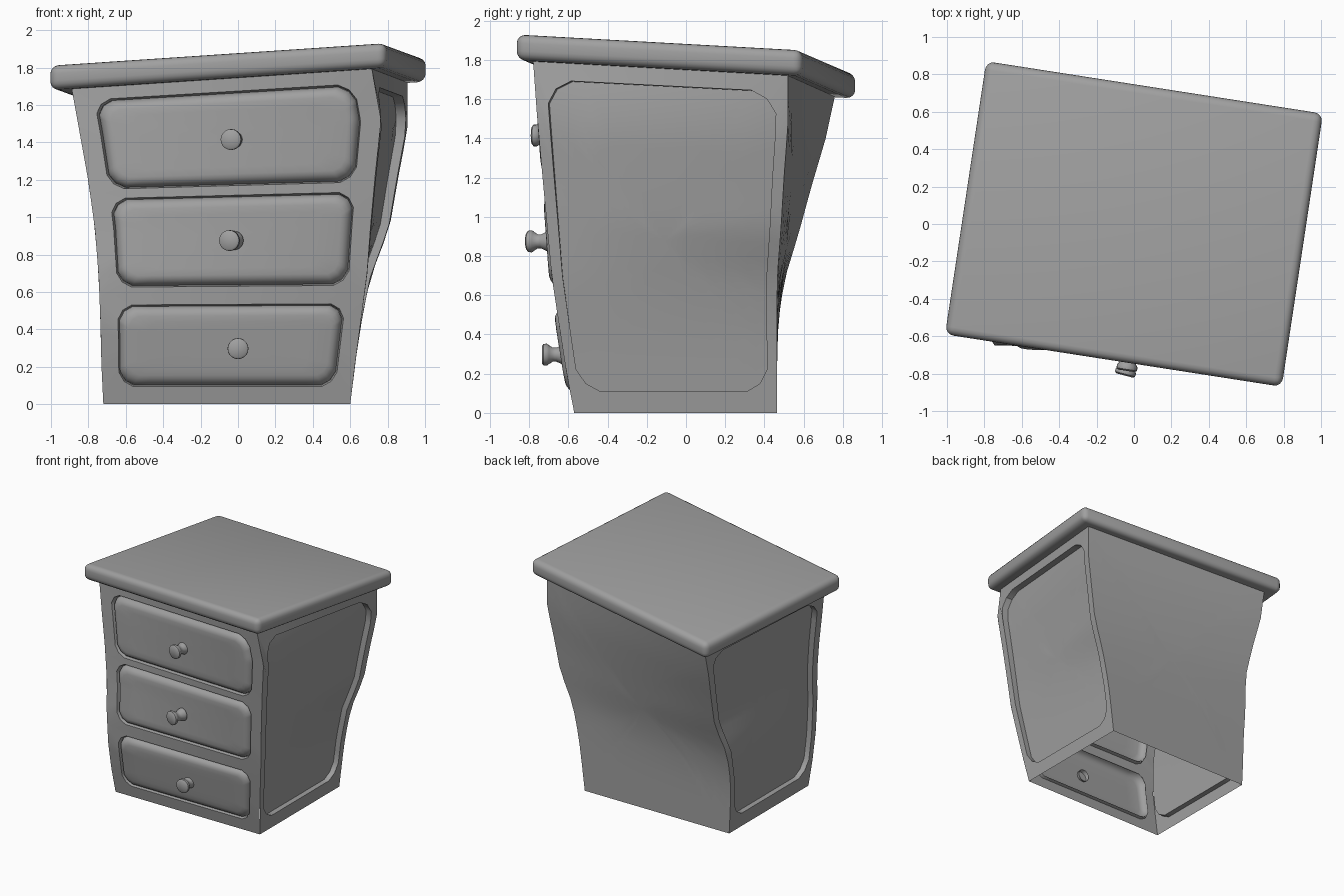
import bpy, bmesh, math
from mathutils import Vector, Matrix

if "Cube" in bpy.data.objects:
    bpy.data.objects.remove(bpy.data.objects["Cube"])

W, D, H = 1.4, 1.14, 1.707      # straight cabinet before it is warped
TILT_X, TILT_Y = 0.057, -0.064  # slope of the crooked top

grey = bpy.data.materials.new("plain_grey")
grey.use_nodes = True
grey.diffuse_color = (0.35, 0.35, 0.35, 1)
grey.node_tree.nodes["Principled BSDF"].inputs["Base Color"].default_value = grey.diffuse_color

# Warp levels: height share, left x, right x, front y, back y, side skew, front skew
LEVELS = [
    (0.00, -0.72, 0.60, -0.57, 0.465, 0.0, 0.0),
    (0.12, -0.73, 0.625, -0.61, 0.465, 0.0, 0.0),
    (0.25, -0.735, 0.655, -0.645, 0.465, 0.0, 0.0),
    (0.40, -0.745, 0.69, -0.685, 0.465, 0.02, 0.035),
    (0.55, -0.765, 0.71, -0.71, 0.485, 0.10, 0.09),
    (0.70, -0.80, 0.735, -0.735, 0.50, 0.12, 0.14),
    (0.85, -0.845, 0.765, -0.76, 0.52, 0.14, 0.19),
    (1.00, -0.89, 0.715, -0.78, 0.52, 0.19, 0.24),
]


def warp(p):
    """Lean, twist and flare a point of the straight cabinet."""
    t = min(max(p.z / H, 0), 1)
    low, high = next((a, b) for a, b in zip(LEVELS, LEVELS[1:]) if t <= b[0])
    f = (t - low[0]) / (high[0] - low[0])
    _, left, right, front, back, skew_x, skew_y = [a + (b - a) * f for a, b in zip(low, high)]
    u, v = p.x / W + 0.5, p.y / D + 0.5
    x = left + u * (right - left) + v * skew_x
    y = front + v * (back - front) + (1 - u) * skew_y
    return Vector((x, y, H * t + t * t * (TILT_X * x + TILT_Y * y)))


def finish(name, bm, angle=35):
    bmesh.ops.remove_doubles(bm, verts=bm.verts, dist=0.0005)
    mesh = bpy.data.meshes.new(name)
    bm.to_mesh(mesh)
    bm.free()
    mesh.materials.append(grey)
    obj = bpy.data.objects.new(name, mesh)
    bpy.context.collection.objects.link(obj)
    bpy.ops.object.select_all(action='DESELECT')
    obj.select_set(True)
    bpy.context.view_layer.objects.active = obj
    bpy.ops.object.shade_smooth_by_angle(angle=math.radians(angle))
    return obj


# Each side of the cabinet: (across, up, outward) -> straight position
SIDES = {
    "front": lambda u, z, d: Vector((u, -D / 2 - d, z)),
    "left": lambda u, z, d: Vector((W / 2 + d, u, z)),
    "back": lambda u, z, d: Vector((-u, D / 2 + d, z)),
    "right": lambda u, z, d: Vector((-W / 2 - d, -u, z)),
}


def outline(a, b, c, n=14):
    """Rectangle outline with eased corners, counter-clockwise."""
    pts = []
    sides = [((-a + c, -b), (a - c, -b), (a, -b)), ((a, -b + c), (a, b - c), (a, b)),
             ((a - c, b), (-a + c, b), (-a, b)), ((-a, b - c), (-a, -b + c), (-a, -b))]
    for start, end, corner in sides:
        s, e = Vector(start), Vector(end)
        pts += [s.lerp(e, i / n) for i in range(n + 1)]
        k = Vector(corner)
        pts.append(k - Vector((math.copysign(c, k.x), math.copysign(c, k.y))) * 0.36)
    return pts


def add_rings(bm, side, rings):
    """Skin nested outlines given as (half width, bottom, top, corner, outward)."""
    place, previous = SIDES[side], None
    for a, z0, z1, c, d in rings:
        mid = (z0 + z1) / 2
        ring = [bm.verts.new(warp(place(p.x, mid + p.y, d)))
                for p in outline(a, (z1 - z0) / 2, c)]
        if previous:
            for i in range(len(ring)):
                j = (i + 1) % len(ring)
                bm.faces.new((previous[i], previous[j], ring[j], ring[i]))
        previous = ring


def fill(a, z0, z1, c, d):
    """Rings that close an outline towards its middle."""
    mid = (z0 + z1) / 2
    return [(a * s, mid + (z0 - mid) * s, mid + (z1 - mid) * s, c * s, d)
            for s in (1, 0.8, 0.6, 0.4, 0.2, 0)]


# Front frame with three openings, and a cushioned drawer in each
drawers = [("bottom", 0, 0.58, 0.095, 0.53), ("middle", 0.58, 1.13, 0.625, 1.10),
           ("top", 1.13, H, 1.15, 1.635)]
frame = bmesh.new()
for name, cell0, cell1, z0, z1 in drawers:
    add_rings(frame, "front", [(W / 2, cell0, cell1, 0, 0), (0.605, z0, z1, 0.075, 0),
                               (0.597, z0 + 0.008, z1 - 0.008, 0.07, -0.03)])
    bm = bmesh.new()
    steps = [(0.008, -0.03), (0.014, -0.012), (0.026, 0.004), (0.042, 0.014), (0.06, 0.018)]
    rings = [(0.605 - i, z0 + i, z1 - i, 0.075 - i * 0.4, d) for i, d in steps]
    add_rings(bm, "front", rings + fill(*rings[-1])[1:])
    finish(name + "_drawer", bm, 50)
finish("front_frame", frame)

# Side frames with recessed panels
for side in ("left", "right"):
    bm = bmesh.new()
    edge = (0.515, 0.11, 1.62, 0.11)
    add_rings(bm, side, [(D / 2, 0, H, 0, 0), edge + (0,), edge + (-0.045,)])
    finish(side + "_frame", bm)
    bm = bmesh.new()
    add_rings(bm, side, fill(*edge, -0.045))
    finish(side + "_panel", bm)

# Plain back
bm = bmesh.new()
add_rings(bm, "back", fill(W / 2, 0, H, 0, 0))
finish("back_panel", bm)

# Crooked top slab with rounded edges
bm = bmesh.new()
bmesh.ops.create_cube(bm, size=2)
for v in bm.verts:
    x, y = 0.9 * v.co.x + 0.11 * v.co.y, -0.14 * v.co.x + 0.73 * v.co.y
    v.co = (x, y, (1.832 if v.co.z > 0 else 1.702) + TILT_X * x + TILT_Y * y)
bmesh.ops.bevel(bm, geom=bm.edges[:], offset=0.045, segments=4, profile=0.5, affect='EDGES')
finish("top_slab", bm, 40)

# Turned knobs: tip position and turn about the vertical
PROFILE = [(0.0, 0), (0.045, 0), (0.055, 0.008), (0.056, 0.025), (0.048, 0.036),
           (0.036, 0.055), (0.036, 0.075), (0.048, 0.1), (0.05, 0.12)]
knobs = [("bottom", (0.0, -0.735, 0.297), 0), ("middle", (-0.05, -0.81, 0.875), -15),
         ("top", (-0.04, -0.785, 1.415), -9)]
for name, tip, turn in knobs:
    bm = bmesh.new()
    verts = [bm.verts.new((r, y, 0)) for r, y in PROFILE]
    edges = [bm.edges.new(pair) for pair in zip(verts, verts[1:])]
    bmesh.ops.spin(bm, geom=verts + edges, cent=(0, 0, 0), axis=(0, 1, 0),
                   angle=math.tau, steps=20)
    bmesh.ops.remove_doubles(bm, verts=bm.verts, dist=0.0005)
    bmesh.ops.recalc_face_normals(bm, faces=bm.faces)
    if sum((f.normal.y * f.calc_area() for f in bm.faces if f.calc_center_median().y < 0.01)) > 0:
        bmesh.ops.reverse_faces(bm, faces=bm.faces)
    bm.transform(Matrix.Translation(tip) @ Matrix.Rotation(math.radians(turn), 4, 'Z'))
    finish(name + "_knob", bm, 40)
